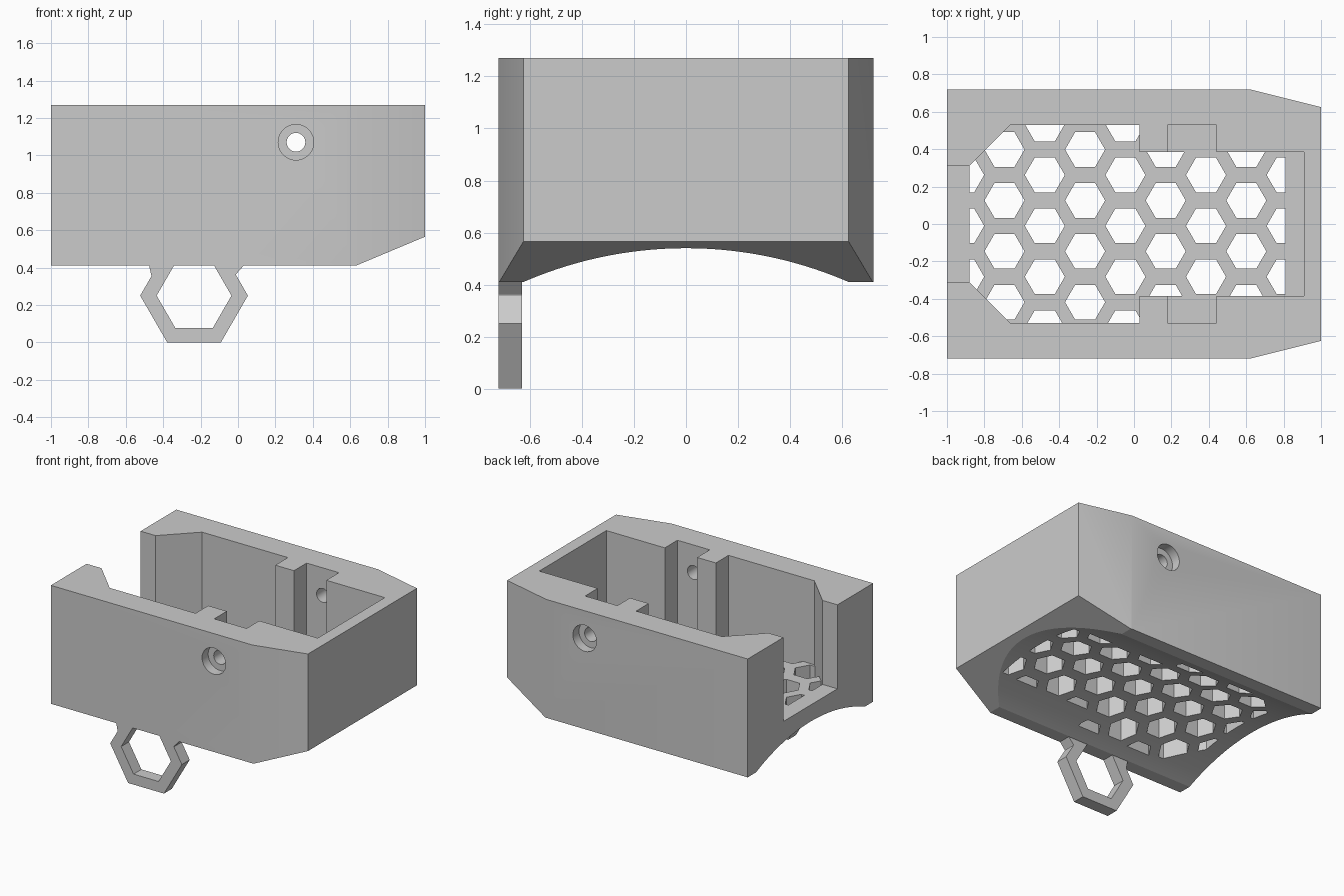
import bpy, bmesh
from math import sin, cos, pi, radians, asin
from mathutils import Vector

if "Cube" in bpy.data.objects:
    bpy.data.objects.remove(bpy.data.objects["Cube"])

grey = bpy.data.materials.new("plain grey")
grey.use_nodes = True
grey.diffuse_color = (0.6, 0.6, 0.6, 1)
grey.node_tree.nodes["Principled BSDF"].inputs["Base Color"].default_value = (0.6, 0.6, 0.6, 1)


def prisms(name, outlines, axis, lo, hi):
    """One object holding an extruded prism for each 2D outline."""
    place = {"x": lambda a, b, t: (t, a, b),
             "y": lambda a, b, t: (a, t, b),
             "z": lambda a, b, t: (a, b, t)}[axis]
    bm = bmesh.new()
    for pts in outlines:
        face = bm.faces.new([bm.verts.new(place(a, b, lo)) for a, b in pts])
        new = bmesh.ops.extrude_face_region(bm, geom=[face])["geom"]
        shift = Vector(place(0, 0, hi - lo))
        bmesh.ops.translate(bm, vec=shift, verts=[v for v in new if isinstance(v, bmesh.types.BMVert)])
    bmesh.ops.recalc_face_normals(bm, faces=bm.faces)
    mesh = bpy.data.meshes.new(name)
    bm.to_mesh(mesh)
    bm.free()
    mesh.materials.append(grey)
    obj = bpy.data.objects.new(name, mesh)
    bpy.context.collection.objects.link(obj)
    return obj


def combine(target, tool, operation):
    """Apply a boolean and discard the tool."""
    mod = target.modifiers.new("boolean", "BOOLEAN")
    mod.operation, mod.object, mod.solver = operation, tool, "EXACT"
    bpy.context.view_layer.objects.active = target
    bpy.ops.object.modifier_apply(modifier=mod.name)
    bpy.data.objects.remove(tool)


def ngon(cx, cy, r, n=6):
    return [(cx + r * cos(2 * pi * i / n), cy + r * sin(2 * pi * i / n)) for i in range(n)]


def mirrored(half):
    """Close a plan outline by mirroring it across y = 0."""
    return half + [(x, -y) for x, y in reversed(half)]


# Housing: plan with tapered nose, sloped under the nose
BOTTOM, TOP, FLOOR = 0.41, 1.27, 0.66
body = prisms("housing", [mirrored([(-1, -0.72), (0.62, -0.72), (1, -0.625)])], "z", BOTTOM, TOP)
combine(body, prisms("nose_slope", [[(0.63, BOTTOM), (1.074, 0.596), (1.074, 0.2), (0.63, 0.2)]],
                     "y", -1, 1), "DIFFERENCE")

# Hanging hexagonal loop with stubs of the neighbouring cells
hook = prisms("loop", [ngon(-0.235, 0.25, 0.288)], "y", -0.72, -0.63)
stubs = prisms("stubs", [[(-0.03, 0.30), (-0.01, 0.365), (0.03, 0.41), (0.03, 0.46), (-0.14, 0.46)],
                         [(-0.45, 0.30), (-0.465, 0.365), (-0.475, 0.41), (-0.475, 0.46), (-0.33, 0.46)]],
               "y", -0.72, -0.63)
combine(hook, stubs, "UNION")
combine(hook, prisms("loop_hole", [ngon(-0.235, 0.25, 0.2)], "y", -1, -0.5), "DIFFERENCE")

# Concave underside
R, RISE, HALF = 1.567, 0.54, 0.625
reach = asin(HALF / R)
arc = [(R * sin(reach * t / 24), RISE - R + R * cos(reach * t / 24)) for t in range(-24, 25)]
combine(body, prisms("underside_arc", [arc + [(HALF, 0.2), (-HALF, 0.2)]], "x", -1.2, 1.2), "DIFFERENCE")
combine(body, hook, "UNION")

# Cavity with open end, pillars and nut pockets
cavity = [(-1.1, -0.31), (-0.88, -0.31), (-0.66, -0.53), (0.03, -0.53), (0.03, -0.385),
          (0.18, -0.385), (0.18, -0.53), (0.44, -0.53), (0.44, -0.385), (0.91, -0.385)]
combine(body, prisms("cavity", [mirrored(cavity)], "z", FLOOR, 1.5), "DIFFERENCE")

# Honeycomb vents in the floor, trimmed to the vented area
STEP, PITCH = 0.2155, 0.272
cells = [ngon(-0.908 + STEP * c, -0.01 + PITCH * (r + 0.5 * (c % 2)), 0.107)
         for c in range(9) for r in range(-3, 3)]
vents = prisms("vents", cells, "z", 0.3, 0.7)
vent_area = cavity[1:5] + [(0.81, -0.385)]
combine(vents, prisms("vent_area", [mirrored(vent_area)], "z", 0.2, 0.8), "INTERSECT")
combine(body, vents, "DIFFERENCE")

# Screw holes with counterbores on both sides
combine(body, prisms("screw_hole", [ngon(0.31, 1.07, 0.05, 32)], "y", -1, 1), "DIFFERENCE")
for lo, hi in ((-1, -0.65), (0.65, 1)):
    combine(body, prisms("counterbore", [ngon(0.31, 1.07, 0.095, 32)], "y", lo, hi), "DIFFERENCE")

# Smooth curves, sharp edges
bpy.ops.object.select_all(action="DESELECT")
body.select_set(True)
bpy.context.view_layer.objects.active = body
bpy.ops.object.shade_smooth_by_angle(angle=radians(20))
